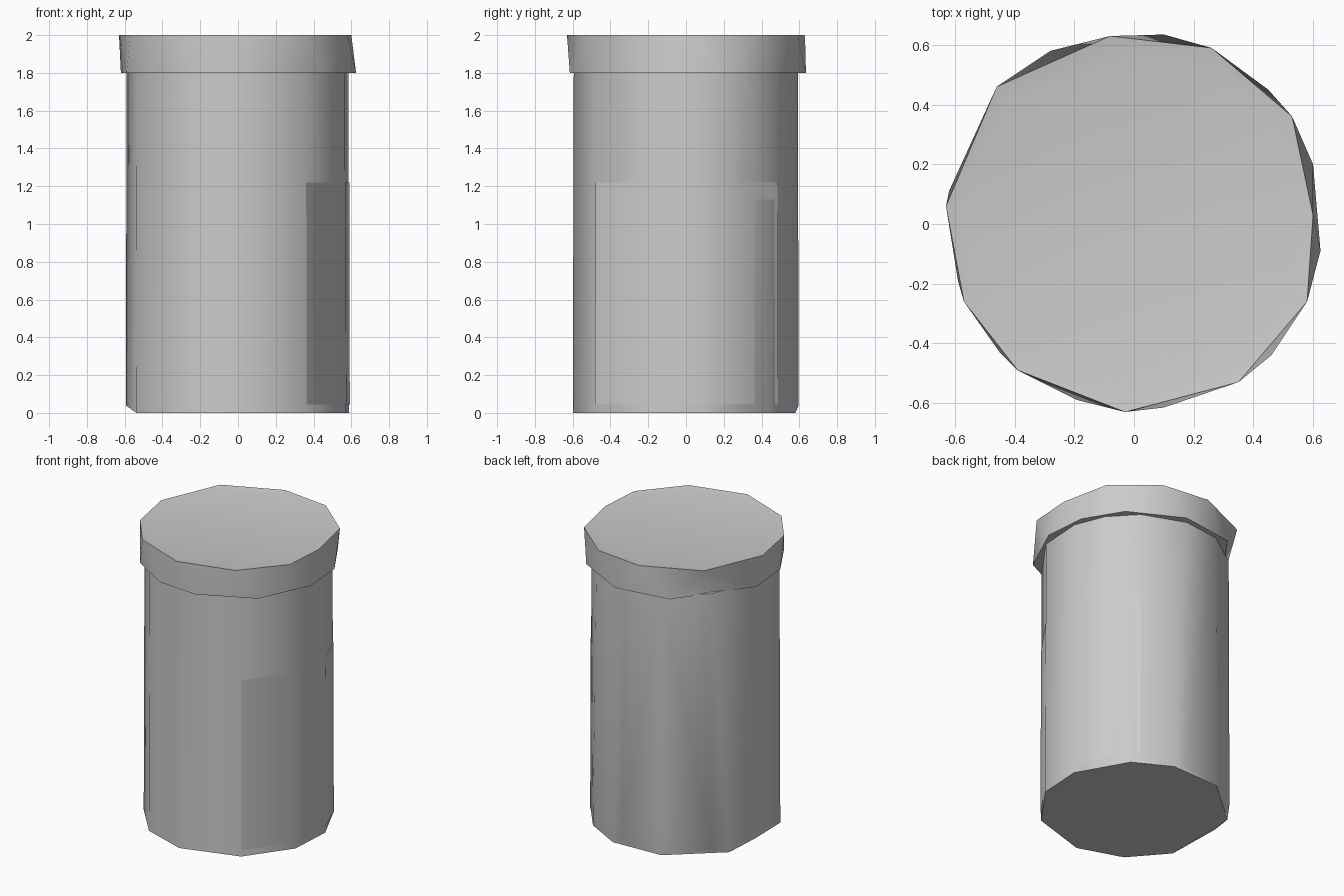
import bpy
import bmesh
from math import cos, sin, radians

if "Cube" in bpy.data.objects:
    bpy.data.objects.remove(bpy.data.objects["Cube"])

grey = bpy.data.materials.new("light grey")
grey.use_nodes = True
colour = (0.6, 0.6, 0.6, 1)
grey.diffuse_color = colour
grey.node_tree.nodes["Principled BSDF"].inputs["Base Color"].default_value = colour


def ring(angles, radius, z):
    return [(radius * cos(radians(a)), radius * sin(radians(a)), z) for a in angles]


def finish(name, bm, angle):
    bmesh.ops.recalc_face_normals(bm, faces=bm.faces)
    mesh = bpy.data.meshes.new(name)
    bm.to_mesh(mesh)
    bm.free()
    mesh.materials.append(grey)
    obj = bpy.data.objects.new(name, mesh)
    bpy.context.collection.objects.link(obj)
    bpy.ops.object.select_all(action="DESELECT")
    obj.select_set(True)
    bpy.context.view_layer.objects.active = obj
    bpy.ops.object.shade_smooth_by_angle(angle=radians(angle))


def hull(points):
    # Irregular rings joined by a faceted skin, with flat areas merged
    bm = bmesh.new()
    verts = [bm.verts.new(p) for p in points]
    bmesh.ops.convex_hull(bm, input=verts)
    bmesh.ops.dissolve_limit(bm, angle_limit=radians(1), verts=bm.verts, edges=bm.edges)
    return bm


# Body: faceted tube with a coarser, cut-off base
body_angles = [-53, -18, 11, 32, 54, 84, 110, 140, 172, 206, 236, 267]
base_angles = [-53, -18, 11, 48, 75, 110, 152, 206, 236, 267]
body = hull(ring(base_angles, 0.6, 0) + ring(body_angles, 0.6, 0.04)
            + ring(body_angles, 0.595, 1.81))
finish("body", body, 45)

# Lid: flared skirt twisted between two uneven rims
top_rim = [(-.63, .06), (-.46, .46), (-.08, .63), (.26, .59), (.53, .36), (.6, .03),
           (.58, -.26), (.35, -.53), (-.03, -.63), (-.39, -.49), (-.57, -.26)]
low_rim = [(-.62, .11), (-.28, .58), (.1, .635), (.45, .45), (.6, .2), (.625, -.09),
           (.46, -.44), (.1, -.615), (-.19, -.59), (-.45, -.43), (-.59, -.19)]
lid = hull([(x, y, 2) for x, y in top_rim] + [(x, y, 1.8) for x, y in low_rim])

# Shallow dish in the lid top
lid.normal_update()
top = [f for f in lid.faces if f.normal.z > 0.9]
bmesh.ops.inset_region(lid, faces=top, thickness=0.06, depth=-0.01)
finish("lid", lid, 45)

# Label: thin plate wrapped round the left side of the body
label = bmesh.new()
label_angles = body_angles[:5]
low = [label.verts.new(p) for p in ring(label_angles, 0.603, 0.045)]
high = [label.verts.new(p) for p in ring(label_angles, 0.6, 1.22)]
for i in range(len(low) - 1):
    label.faces.new((low[i], low[i + 1], high[i + 1], high[i]))
finish("label", label, 45)
